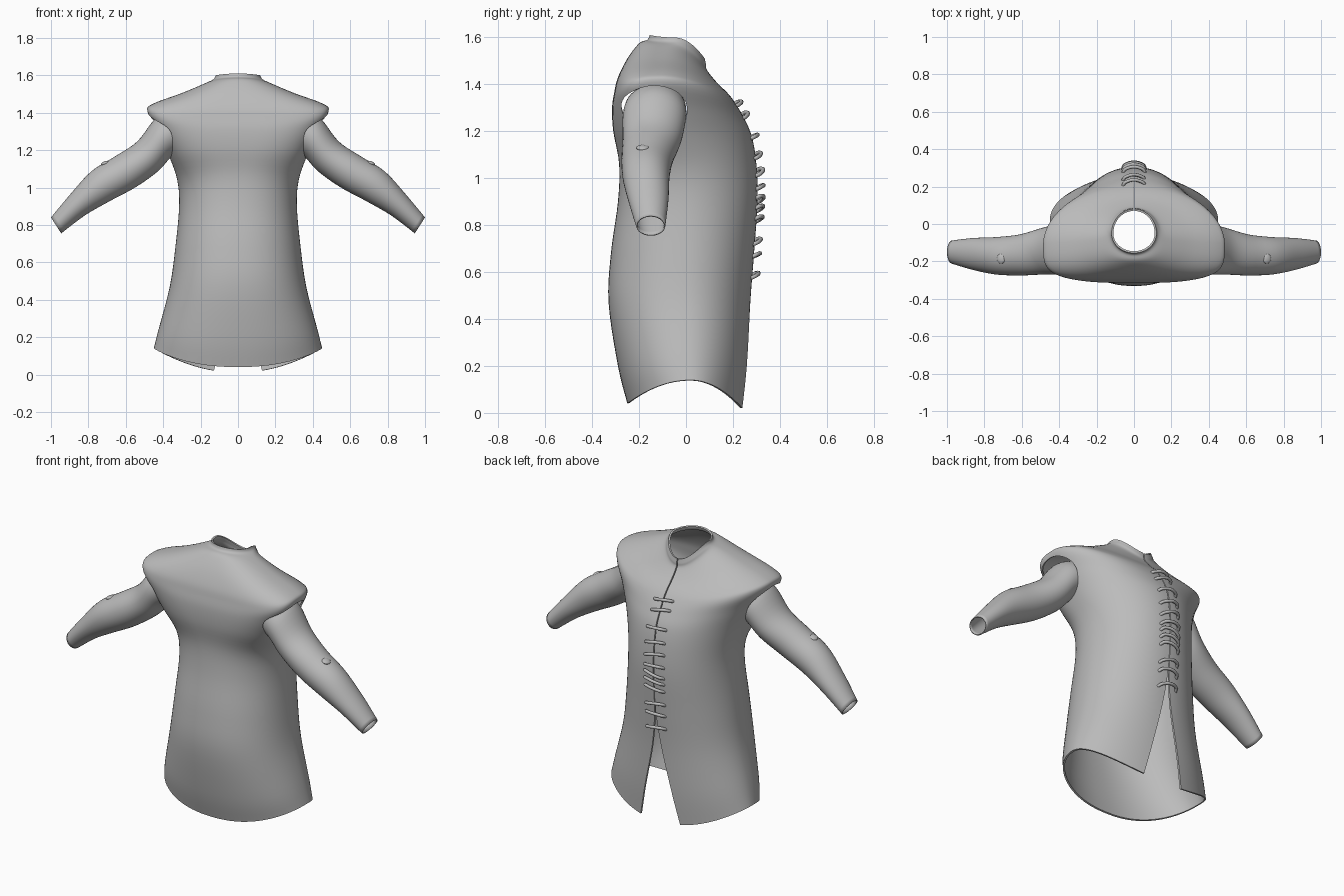
import bpy, bmesh, math, random
from mathutils import Vector

random.seed(4)
if "Cube" in bpy.data.objects:
    bpy.data.objects.remove(bpy.data.objects["Cube"])

cloth = bpy.data.materials.new("grey cloth")
cloth.use_nodes = True
GREY = (0.5, 0.5, 0.5, 1)
cloth.diffuse_color = GREY
cloth.node_tree.nodes["Principled BSDF"].inputs["Base Color"].default_value = GREY


def finish(obj, angle=50):
    """Give an object its material and smooth shading."""
    obj.data.materials.clear()
    obj.data.materials.append(cloth)
    bpy.ops.object.select_all(action="DESELECT")
    obj.select_set(True)
    bpy.context.view_layer.objects.active = obj
    if obj.type == "MESH":
        bpy.ops.object.shade_smooth_by_angle(angle=math.radians(angle))


def smooth_rows(rows, steps):
    """Catmull-Rom interpolation through rows of numbers."""
    out = []
    for i in range(len(rows) - 1):
        a, b = rows[max(i - 1, 0)], rows[i]
        c, d = rows[i + 1], rows[min(i + 2, len(rows) - 1)]
        for k in range(steps):
            t = k / steps
            out.append([q + t / 2 * (r - p + t * (2*p - 5*q + 4*r - s + t * (3*(q - r) + s - p)))
                        for p, q, r, s in zip(a, b, c, d)])
    return out + [list(rows[-1])]


def loft(name, rings, closed):
    """Skin a list of equally long point rings."""
    bm = bmesh.new()
    loops = [[bm.verts.new(p) for p in ring] for ring in rings]
    n = len(loops[0])
    for low, high in zip(loops, loops[1:]):
        for i in range(n if closed else n - 1):
            j = (i + 1) % n
            bm.faces.new((low[i], low[j], high[j], high[i]))
    mesh = bpy.data.meshes.new(name)
    bm.to_mesh(mesh)
    bm.free()
    obj = bpy.data.objects.new(name, mesh)
    bpy.context.collection.objects.link(obj)
    return obj


def add_thickness(obj, amount):
    mod = obj.modifiers.new("thickness", "SOLIDIFY")
    mod.thickness = amount
    mod.offset = -1


# Coat sections: half width, widest y, rear y, laced y, side z, rear z, laced z,
# half gap of the opening, squareness of the rear
SECTIONS = [
    (.45, .02, -.25, .25, .14, .04, .01, .13, .9),
    (.425, .01, -.29, .265, .24, .20, .20, .09, .9),
    (.365, .0, -.33, .275, .47, .47, .47, .03, .9),
    (.335, .0, -.32, .29, .68, .68, .68, .004, .9),
    (.315, .0, -.29, .305, .9, .9, .9, .003, .9),
    (.325, -.02, -.285, .3, 1.04, 1.06, 1.06, .003, .85),
    (.37, -.07, -.31, .28, 1.17, 1.2, 1.18, .003, .65),
    (.43, -.10, -.315, .245, 1.3, 1.3, 1.26, .003, .55),
    (.485, -.11, -.305, .21, 1.41, 1.37, 1.32, .003, .5),
    (.45, -.11, -.29, .18, 1.45, 1.43, 1.36, .003, .55),
    (.3, -.10, -.25, .13, 1.505, 1.51, 1.41, .003, .75),
    (.17, -.08, -.2, .09, 1.56, 1.575, 1.46, .003, .9),
    (.13, -.05, -.165, .085, 1.58, 1.59, 1.485, .003, 1),
    (.12, -.05, -.155, .08, 1.6, 1.61, 1.51, .003, 1),
]
sections = smooth_rows(SECTIONS, 5)


def coat_ring(w, yc, rear, laced, z_side, z_rear, z_laced, gap, square, count=90):
    ring = []
    start = math.pi / 2 + math.asin(gap / w)
    span = 2 * math.pi - 2 * math.asin(gap / w)
    for i in range(count + 1):
        a = start + span * i / count
        c, s = math.cos(a), math.sin(a)
        power = square if s < 0 else 1
        u = abs(s) ** power
        x = math.copysign(w * abs(c) ** power, c)
        y = yc + u * ((rear if s < 0 else laced) - yc)
        z = z_side + u * u * ((z_rear if s < 0 else z_laced) - z_side)
        ring.append((x, y, z))
    return ring


coat = loft("coat_body", [coat_ring(*s) for s in sections], False)
add_thickness(coat, .01)

# Armholes cut through the slanted side walls
for side in (-1, 1):
    bpy.ops.mesh.primitive_cylinder_add(vertices=48, radius=1, depth=1,
                                        location=(side * .43, -.135, 1.28))
    cutter = bpy.context.object
    cutter.name = "armhole_cutter"
    cutter.scale = (.125, .14, .2)
    cutter.rotation_euler = (0, side * math.radians(114), 0)
    cutter.hide_render = True
    cut = coat.modifiers.new("armhole", "BOOLEAN")
    cut.operation = "DIFFERENCE"
    cut.solver = "EXACT"
    cut.object = cutter
bpy.context.view_layer.update()
solid = bpy.data.meshes.new_from_object(coat.evaluated_get(bpy.context.evaluated_depsgraph_get()))
coat.modifiers.clear()
coat.data = solid
for obj in [o for o in bpy.data.objects if o.name.startswith("armhole_cutter")]:
    bpy.data.objects.remove(obj)
finish(coat)

# Sleeve sections: upper x, z, lower x, z, middle y, half depth
SLEEVE = smooth_rows([
    (.38, 1.4, .3, 1.2, -.13, .13),
    (.45, 1.36, .36, 1.16, -.135, .135),
    (.54, 1.245, .43, 1.085, -.145, .125),
    (.66, 1.165, .55, 1.0, -.165, .11),
    (.786, 1.085, .69, .925, -.17, .1),
    (.9, .96, .82, .85, -.16, .085),
    (1.0, .84, .945, .755, -.15, .062),
], 5)
for side, label in ((1, "left"), (-1, "right")):
    rings = []
    for ux, uz, lx, lz, y, depth in SLEEVE:
        ring = []
        for i in range(40):
            a = -side * 2 * math.pi * i / 40
            t = math.cos(a) / 2
            ring.append((side * ((ux + lx) / 2 + t * (ux - lx)), y + depth * math.sin(a),
                         (uz + lz) / 2 + t * (uz - lz)))
        rings.append(ring)
    sleeve = loft(label + "_sleeve", rings, True)
    bm = bmesh.new()
    bm.from_mesh(sleeve.data)
    bmesh.ops.recalc_face_normals(bm, faces=bm.faces)
    bm.to_mesh(sleeve.data)
    bm.free()
    add_thickness(sleeve, .006)
    finish(sleeve)

    # Elbow button
    bpy.ops.mesh.primitive_uv_sphere_add(segments=20, ring_count=10, radius=1,
                                         location=(side * .71, -.185, 1.13))
    button = bpy.context.object
    button.name = label + "_elbow_button"
    button.scale = (.024, .027, .011)
    button.rotation_euler = (0, side * math.radians(20), 0)
    finish(button)

# Laces bridging the opening
for z in (1.32, 1.27, 1.18, 1.1, 1.03, .965, .915, .875, .83, .735, .675, .59):
    near = min(sections, key=lambda s: abs(s[6] - z))
    y, tilt = near[3], random.uniform(-.012, .012)
    curve = bpy.data.curves.new("lace", "CURVE")
    curve.dimensions = "3D"
    curve.bevel_depth = .009
    curve.bevel_resolution = 2
    curve.use_fill_caps = True
    spline = curve.splines.new("BEZIER")
    path = [(-.062, -.012, -.012), (-.045, .014, 0), (.045, .014, 0), (.062, -.012, -.012)]
    spline.bezier_points.add(len(path) - 1)
    for point, (dx, dy, dz) in zip(spline.bezier_points, path):
        point.co = Vector((dx, y + dy, z + dz + math.copysign(tilt, dx * tilt)))
        point.handle_left_type = point.handle_right_type = "AUTO"
    spline.resolution_u = 5
    lace = bpy.data.objects.new("lace", curve)
    bpy.context.collection.objects.link(lace)
    finish(lace)
